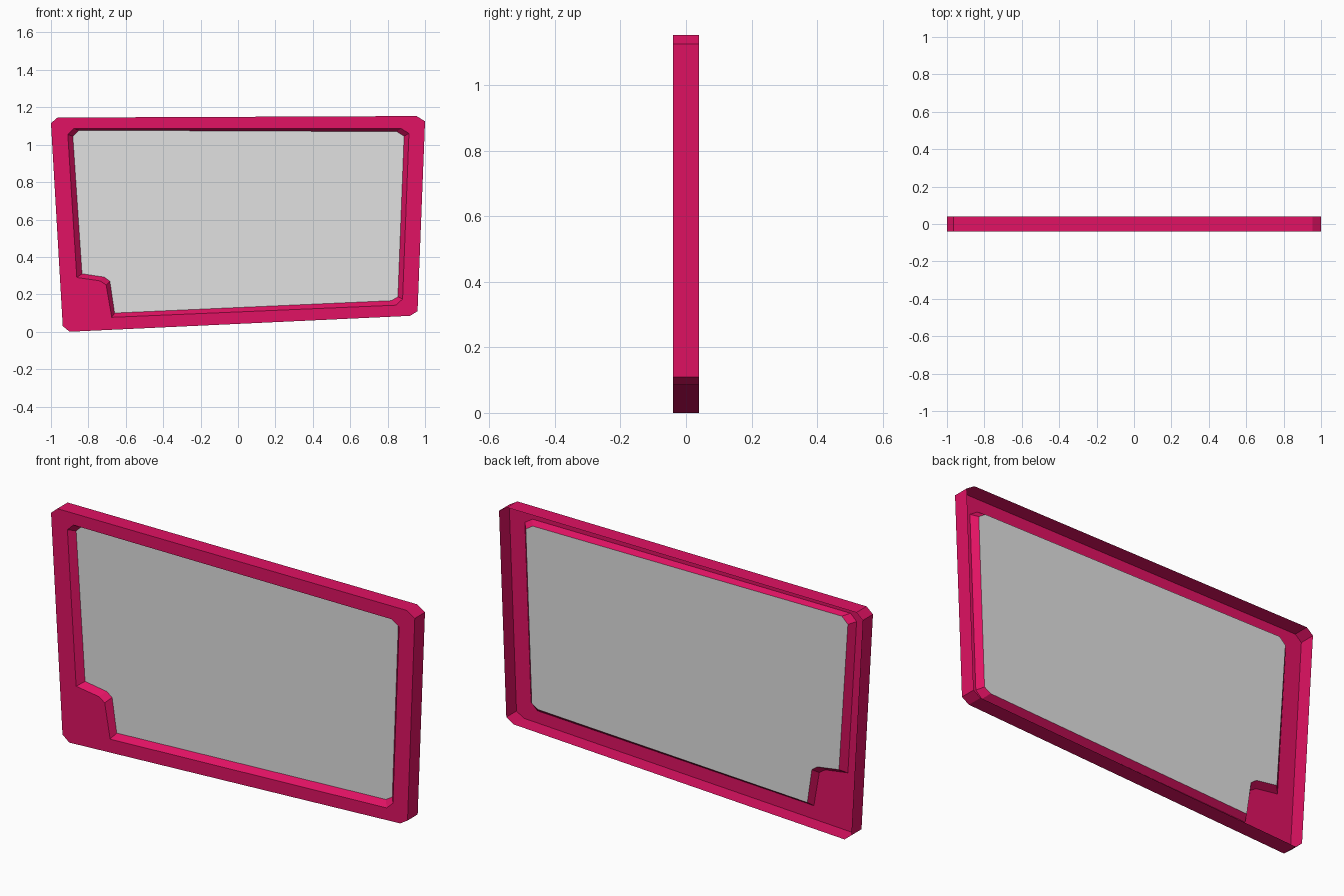
import bpy
import bmesh

cube = bpy.data.objects.get("Cube")
if cube:
    bpy.data.objects.remove(cube, do_unlink=True)

FRONT, PANE, BACK = -0.04, -0.01, 0.04

# Outlines as (x, z), clockwise from the upper left
OUTER = [(-1, 1.115), (-0.965, 1.145), (0.955, 1.153), (1, 1.125),
         (0.96, 0.11), (0.92, 0.085), (-0.9, 0), (-0.937, 0.03)]
OPENING = [(-0.91, 1.055), (-0.877, 1.087), (0.872, 1.087), (0.914, 1.06),
           (0.88, 0.175), (0.845, 0.142), (-0.675, 0.077),
           (-0.705, 0.25), (-0.738, 0.272), (-0.862, 0.29)]
PANE_EDGE = [(-0.883, 1.045), (-0.85, 1.077), (0.85, 1.07), (0.888, 1.045),
             (0.855, 0.187), (0.82, 0.166), (-0.66, 0.1),
             (-0.685, 0.27), (-0.715, 0.292), (-0.834, 0.31)]


def material(name, color):
    mat = bpy.data.materials.new(name)
    mat.use_nodes = True
    mat.diffuse_color = color
    mat.node_tree.nodes["Principled BSDF"].inputs["Base Color"].default_value = color
    return mat


def ring(bm, outline, y):
    return [bm.verts.new((x, y, z)) for x, z in outline]


def loop_edges(bm, verts):
    return [bm.edges.new((a, b)) for a, b in zip(verts, verts[1:] + verts[:1])]


def bridge(bm, a, b):
    for i in range(len(a)):
        j = (i + 1) % len(a)
        bm.faces.new((a[i], a[j], b[j], b[i]))


def finish(bm, name, mat):
    # Keep the front plate facing forward
    bmesh.ops.recalc_face_normals(bm, faces=bm.faces)
    bm.normal_update()
    front = max(bm.faces, key=lambda f: abs(f.normal.y) * f.calc_area())
    if front.normal.y > 0:
        bmesh.ops.reverse_faces(bm, faces=bm.faces)
    mesh = bpy.data.meshes.new(name)
    bm.to_mesh(mesh)
    bm.free()
    mesh.materials.append(mat)
    obj = bpy.data.objects.new(name, mesh)
    bpy.context.collection.objects.link(obj)


# Window frame: front plate, outer rim and sloping inner lip, hollow behind
bm = bmesh.new()
outer = ring(bm, OUTER, FRONT)
opening = ring(bm, OPENING, FRONT)
edges = loop_edges(bm, outer) + loop_edges(bm, opening)
bmesh.ops.triangle_fill(bm, edges=edges, use_beauty=True, normal=(0, -1, 0))
bmesh.ops.dissolve_limit(bm, angle_limit=0.01, verts=[], edges=bm.edges[:])
bridge(bm, outer, ring(bm, OUTER, BACK))
bridge(bm, opening, ring(bm, PANE_EDGE, PANE))
finish(bm, "window_frame", material("crimson_pink", (0.75, 0.006, 0.125, 1)))

# Window pane set inside the lip
bm = bmesh.new()
bm.faces.new(ring(bm, PANE_EDGE, PANE))
finish(bm, "window_pane", material("pale_grey", (0.75, 0.75, 0.75, 1)))
